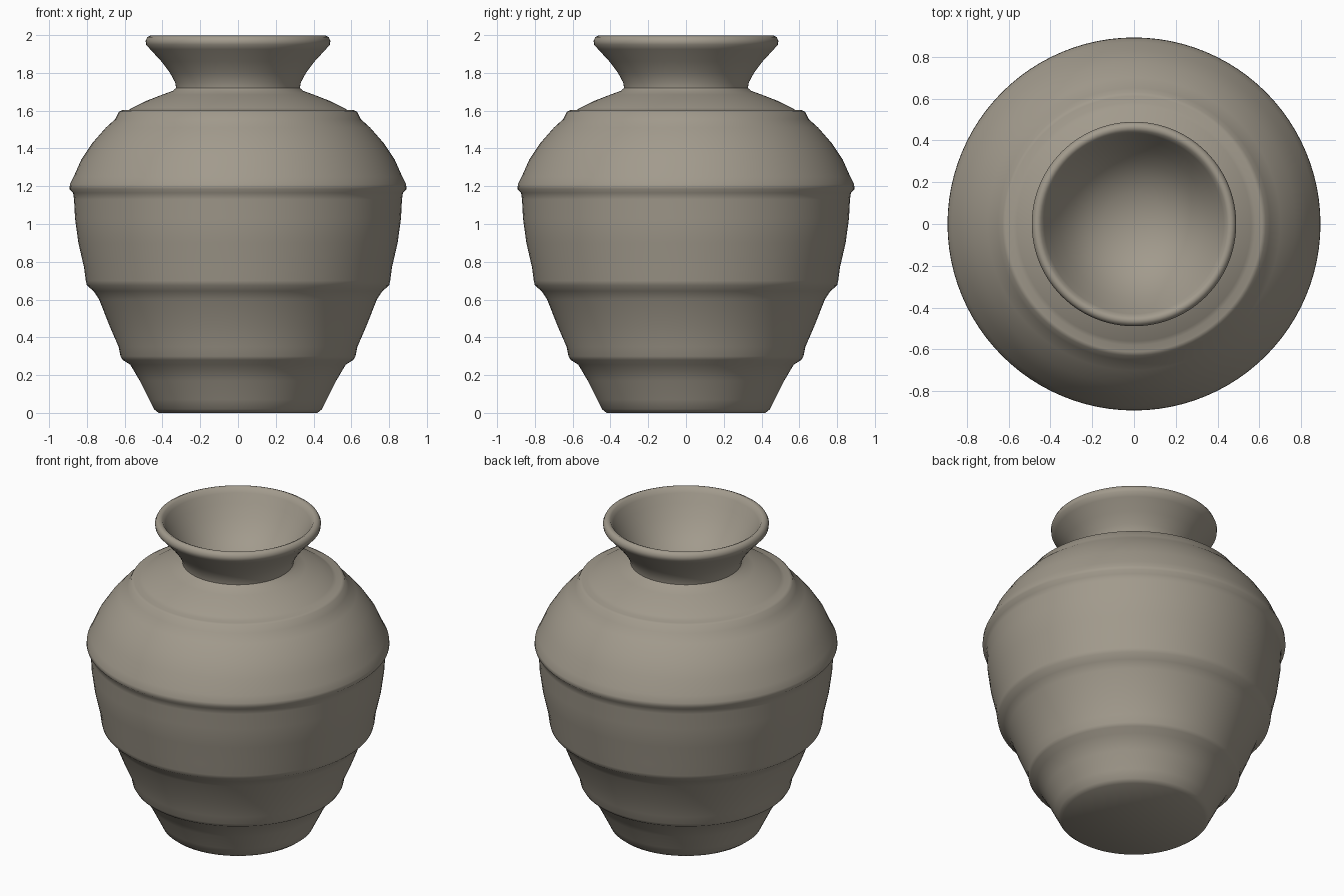
import bpy, bmesh, math

SEGMENTS = 96

# Profile (radius, height): base, outer wall with ridges, lip, inner bowl
PROFILE = [
    (0.0, 0.0), (0.42, 0.0), (0.445, 0.02), (0.47, 0.07), (0.52, 0.17),
    (0.57, 0.255), (0.61, 0.28), (0.622, 0.30), (0.632, 0.35),
    (0.68, 0.46), (0.735, 0.60), (0.765, 0.645), (0.80, 0.675),
    (0.806, 0.70), (0.815, 0.77), (0.845, 0.90), (0.863, 1.03),
    (0.868, 1.13), (0.873, 1.165), (0.892, 1.185), (0.89, 1.21),
    (0.87, 1.25), (0.83, 1.34), (0.77, 1.43), (0.70, 1.51),
    (0.65, 1.555), (0.63, 1.595), (0.612, 1.603), (0.58, 1.603),
    (0.56, 1.615), (0.49, 1.65), (0.40, 1.685), (0.345, 1.705),
    (0.328, 1.72), (0.333, 1.75), (0.36, 1.80), (0.405, 1.86),
    (0.465, 1.925), (0.487, 1.95), (0.489, 1.97), (0.48, 1.99),
    (0.462, 1.998), (0.445, 1.99), (0.43, 1.965), (0.40, 1.91),
    (0.355, 1.84), (0.30, 1.77), (0.23, 1.71), (0.15, 1.67),
    (0.07, 1.65), (0.0, 1.645),
]

clay = bpy.data.materials.new("grey_clay")
clay.diffuse_color = (0.36, 0.325, 0.265, 1.0)


def lathe(name, profile, material):
    """Spin a profile around the vertical axis."""
    bm = bmesh.new()
    verts = [bm.verts.new((r, 0, z)) for r, z in profile]
    edges = [bm.edges.new(pair) for pair in zip(verts, verts[1:])]
    bmesh.ops.spin(bm, geom=verts + edges, cent=(0, 0, 0), axis=(0, 0, 1),
                   angle=math.tau, steps=SEGMENTS, use_merge=True)
    bmesh.ops.remove_doubles(bm, verts=bm.verts[:], dist=0.0005)
    bmesh.ops.recalc_face_normals(bm, faces=bm.faces[:])
    mesh = bpy.data.meshes.new(name)
    bm.to_mesh(mesh)
    bm.free()
    mesh.materials.append(material)
    obj = bpy.data.objects.new(name, mesh)
    bpy.context.collection.objects.link(obj)
    return obj


# Ridged vase body with flared neck
vase = lathe("vase", PROFILE, clay)
bpy.context.view_layer.objects.active = vase
vase.select_set(True)
bpy.ops.object.shade_smooth_by_angle(angle=math.radians(50))
